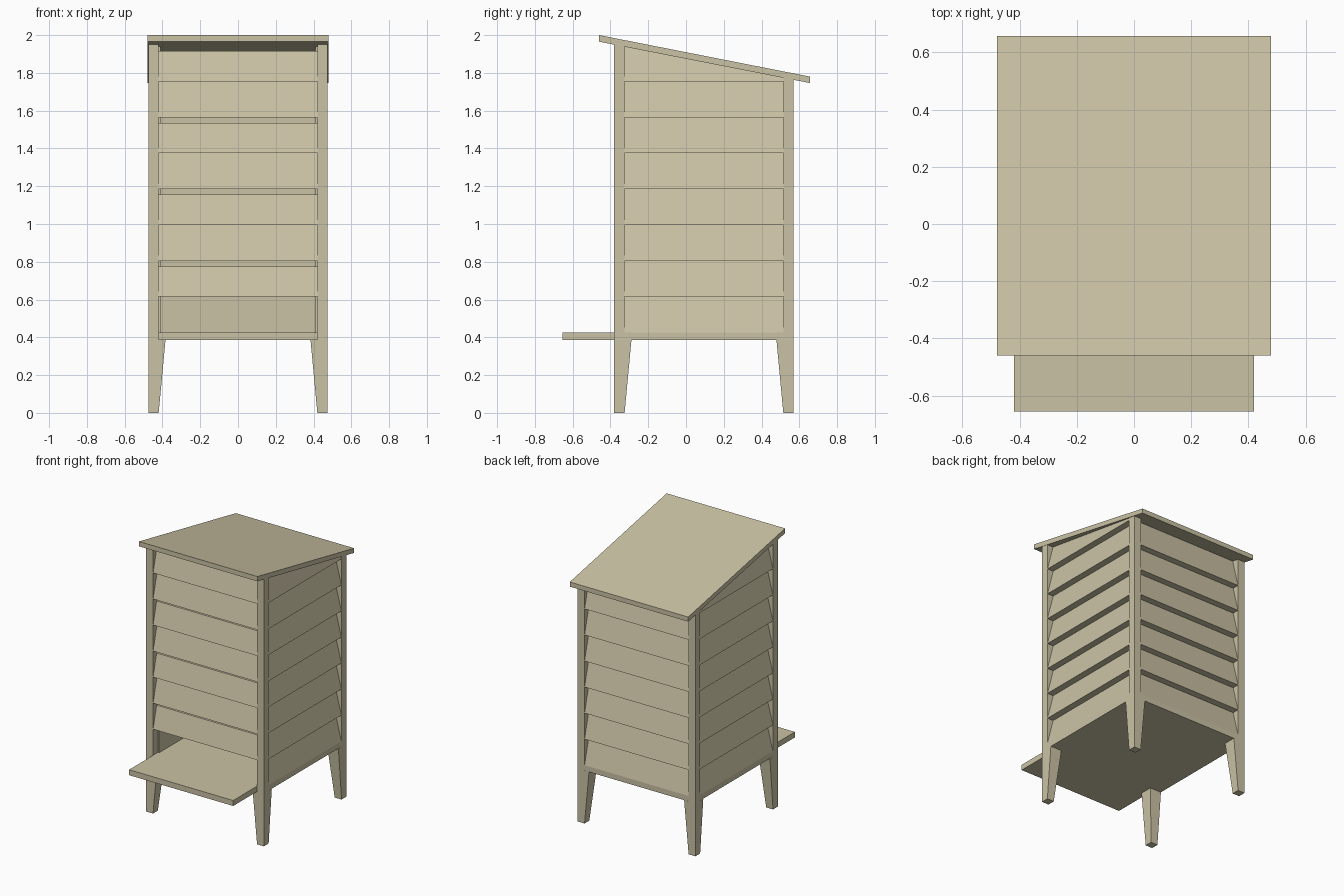
import bpy

if "Cube" in bpy.data.objects:
    bpy.data.objects.remove(bpy.data.objects["Cube"])

wood = bpy.data.materials.new("pale_wood")
wood.diffuse_color = (0.597, 0.545, 0.376, 1)
wood.use_nodes = True
wood.node_tree.nodes["Principled BSDF"].inputs["Base Color"].default_value = wood.diffuse_color

X, YF, YB = 0.475, -0.38, 0.57      # outer faces of the cabinet
P = 0.055                           # post width
D, H = 0.05, 0.19                   # slat recess and spacing
BASE = 0.385


def under(y):                       # underside of the sloping roof
    return 1.965 - 0.196 * (y + 0.46)


def make(name, verts, faces):
    me = bpy.data.meshes.new(name)
    me.from_pydata(verts, [], faces)
    me.materials.append(wood)
    ob = bpy.data.objects.new(name, me)
    bpy.context.collection.objects.link(ob)
    bpy.context.view_layer.update()
    bpy.ops.object.select_all(action='DESELECT')
    ob.select_set(True)
    bpy.context.view_layer.objects.active = ob
    bpy.ops.object.mode_set(mode='EDIT')
    bpy.ops.mesh.select_all(action='SELECT')
    bpy.ops.mesh.normals_make_consistent(inside=False)
    bpy.ops.object.mode_set(mode='OBJECT')
    return ob


def loft(name, rings):              # closed tube through equal-sized rings
    n = len(rings[0])
    verts = [v for r in rings for v in r]
    faces = [list(range(n)), list(range(len(verts) - n, len(verts)))]
    for k in range(len(rings) - 1):
        for i in range(n):
            j = (i + 1) % n
            faces.append([k * n + i, k * n + j, (k + 1) * n + j, (k + 1) * n + i])
    return make(name, verts, faces)


def box(name, x, y0, y1, z0, z1):
    return loft(name, [[(-x, y0, z), (x, y0, z), (x, y1, z), (-x, y1, z)] for z in (z0, z1)])


# Corner posts with tapered legs
def post(name, sx, yo, sy):
    xo = sx * X

    def ring(w, z):
        pts = [(xo, yo), (xo - sx * w, yo), (xo - sx * w, yo + sy * w), (xo, yo + sy * w)]
        return [(x, y, z(y) if callable(z) else z) for x, y in pts]
    loft(name + "_leg", [ring(P, 0), ring(0.091, BASE)])
    loft(name + "_post", [ring(P, BASE), ring(P, under)])


for sx, s in ((-1, "left"), (1, "right")):
    post("front_" + s, sx, YF, 1)
    post("back_" + s, sx, YB, -1)

# Floor and front landing shelf
box("floor", X - 0.001, YF + 0.001, YB - 0.001, BASE, 0.425)
box("front_shelf", 0.42, -0.655, YF + 0.01, BASE, 0.425)

# Sloping roof
loft("roof", [[(x, -0.46, 1.965), (x, 0.657, under(0.657)),
               (x, 0.657, under(0.657) + 0.034), (x, -0.46, 2.0)] for x in (-0.478, 0.478)])


# Louvre boards: flush at the bottom edge, recessed at the top
def slat(name, side, zb, zt, thin=False):
    span = (YF + P, YB - P) if side in ("left", "right") else (-X + P, X - P)

    def place(t, d, z):
        if side == "right":
            return (X - d, t, z)
        if side == "left":
            return (-X + d, t, z)
        return (t, YF + d, z) if side == "front" else (t, YB - d, z)
    rings = []
    for t in span:
        top = zt(t) if callable(zt) else zt
        dep = D * (top - zb) / H
        inner = (0.022, dep + 0.022) if thin else (D + 0.015, D + 0.015)
        rings.append([place(t, 0.001, zb), place(t, dep, top),
                      place(t, inner[1], top), place(t, inner[0], zb)])
    loft(name, rings)


for side in ("left", "right", "back"):
    slat(side + "_slat_0", side, 0.425, 0.615)
    for i in range(1, 7):
        zb = 0.425 + H * i
        zt = 1.776 if (side == "back" and i == 6) else zb + H
        slat(f"{side}_slat_{i}", side, zb, zt)
    if side != "back":
        slat(side + "_top_slat", side, 1.755, under)

# Front boards: every second one is short and leaves a vent gap
for i in range(7):
    zb = 0.615 + H * i
    slat(f"front_slat_{i}", "front", zb, zb + (0.16 if i % 2 == 0 else H), thin=True)
